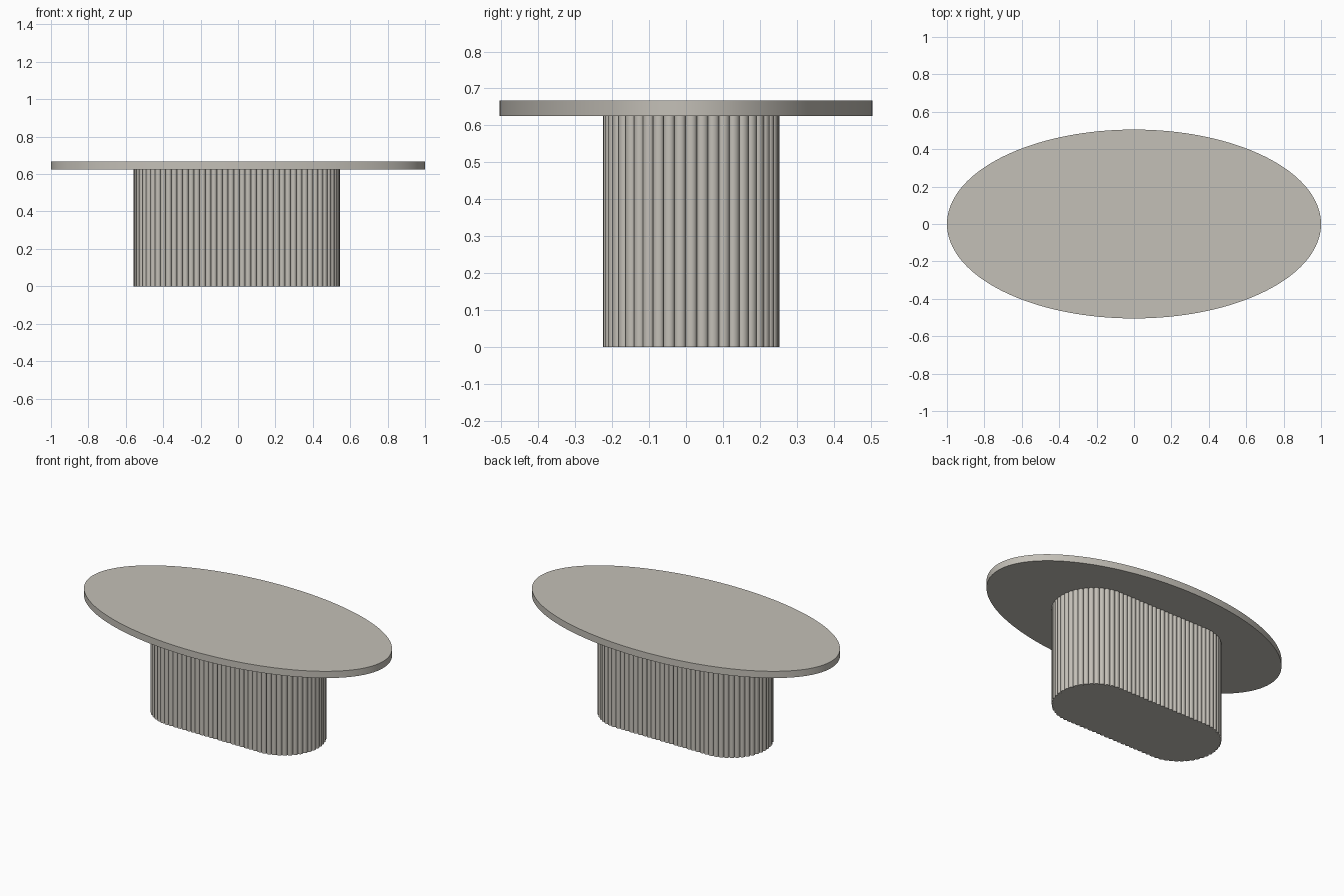
import bpy, bmesh, math

if "Cube" in bpy.data.objects:
    bpy.data.objects.remove(bpy.data.objects["Cube"])

stone = bpy.data.materials.new("warm_grey_stone")
stone.diffuse_color = (0.55, 0.525, 0.475, 1)
stone.use_nodes = True
stone.node_tree.nodes["Principled BSDF"].inputs["Base Color"].default_value = stone.diffuse_color


def extrude_outline(name, points, z0, z1, angle):
    """Closed prism from a 2D outline, smooth sides and sharp edges."""
    bm = bmesh.new()
    low = [bm.verts.new((x, y, z0)) for x, y in points]
    high = [bm.verts.new((x, y, z1)) for x, y in points]
    n = len(points)
    bm.faces.new(low[::-1])
    bm.faces.new(high)
    for i in range(n):
        j = (i + 1) % n
        bm.faces.new((low[i], low[j], high[j], high[i]))
    mesh = bpy.data.meshes.new(name)
    bm.to_mesh(mesh)
    bm.free()
    mesh.materials.append(stone)
    obj = bpy.data.objects.new(name, mesh)
    bpy.context.collection.objects.link(obj)
    bpy.ops.object.select_all(action='DESELECT')
    obj.select_set(True)
    bpy.context.view_layer.objects.active = obj
    bpy.ops.object.shade_smooth_by_angle(angle=math.radians(angle))
    return obj


def stadium(s, half, r):
    """Point and outward normal at distance s, counter-clockwise from the right end."""
    quarter, straight = r * math.pi / 2, 2 * half
    total = 4 * quarter + 2 * straight
    s %= total
    if s < quarter:
        a, cx = s / r, half
    elif s < quarter + straight:
        a, cx = math.pi / 2, half - (s - quarter)
    elif s < 3 * quarter + straight:
        a, cx = (s - straight) / r, -half
    elif s < 3 * quarter + 2 * straight:
        a, cx = 1.5 * math.pi, -half + (s - 3 * quarter - straight)
    else:
        a, cx = (s - 2 * straight) / r, half
    return cx, a


# oval top
N = 160
oval = [(math.cos(2 * math.pi * i / N), 0.505 * math.sin(2 * math.pi * i / N)) for i in range(N)]
extrude_outline("oval_top", oval, 0.625, 0.667, 30)

# fluted pedestal: stadium outline with half-round ribs
RIBS, STEPS, DEPTH = 88, 10, 0.013
R, HALF = 0.226, 0.314
LENGTH = 2 * math.pi * R + 4 * HALF
outline = []
for i in range(RIBS * STEPS):
    t = (i % STEPS) / STEPS
    # even angular steps across each rib give a round section
    u = (1 - math.cos(math.pi * t)) / 2
    s = (i // STEPS + u - 0.5) * LENGTH / RIBS
    cx, a = stadium(s, HALF, R)
    rad = R + DEPTH * math.sin(math.pi * t)
    outline.append((cx + rad * math.cos(a) - 0.007, rad * math.sin(a) + 0.014))
extrude_outline("fluted_pedestal", outline, 0.0, 0.625, 40)
